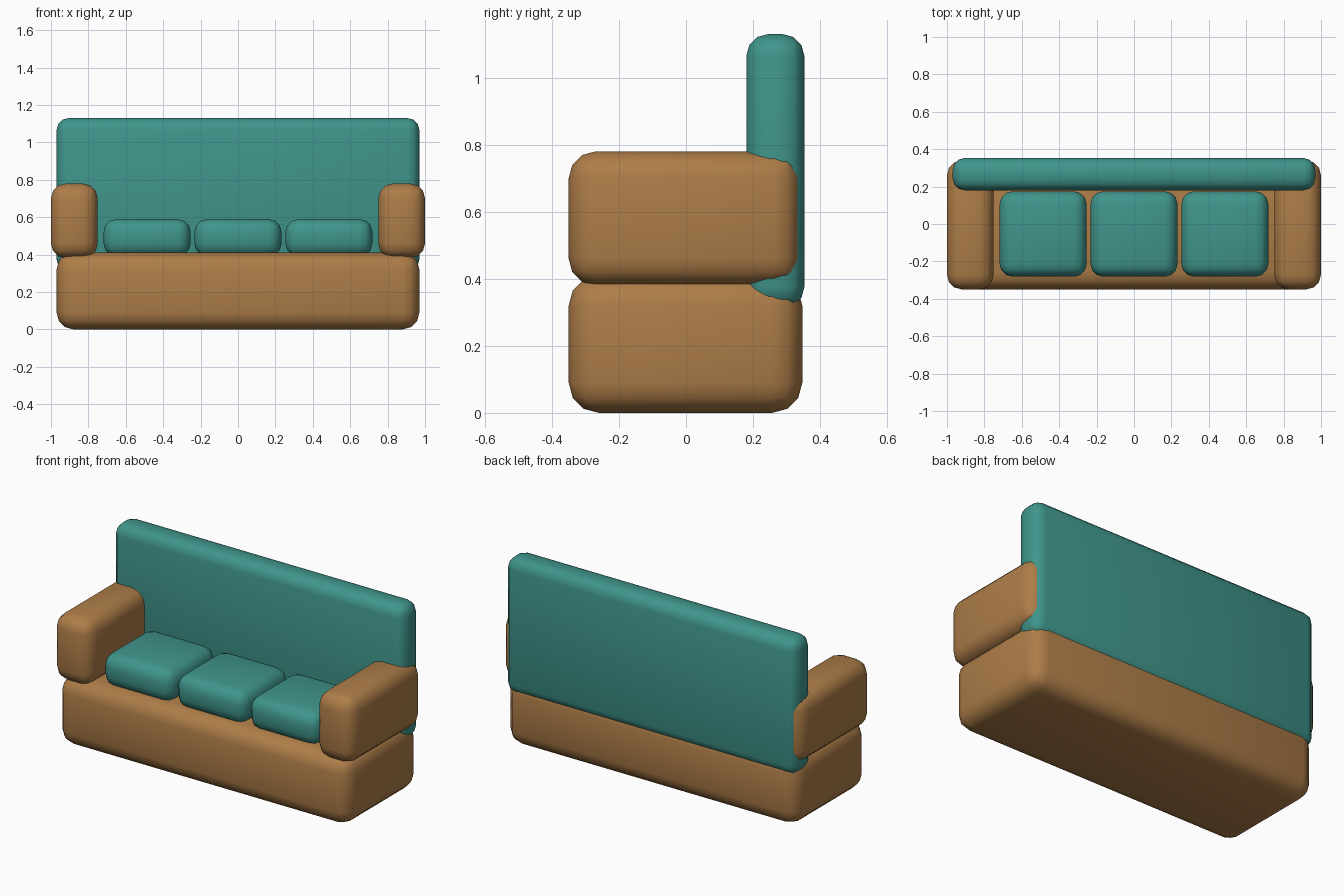
import bpy
import bmesh
from mathutils import Vector

cube = bpy.data.objects.get("Cube")
if cube:
    bpy.data.objects.remove(cube, do_unlink=True)


def make_material(name, color):
    mat = bpy.data.materials.new(name)
    mat.use_nodes = True
    mat.diffuse_color = color
    bsdf = next(n for n in mat.node_tree.nodes if n.type == 'BSDF_PRINCIPLED')
    bsdf.inputs["Base Color"].default_value = color
    return mat


def soft_box(name, low, high, radius, mat):
    """Rounded box between two opposite corners."""
    low, high = Vector(low), Vector(high)
    center, size = (low + high) / 2, high - low
    bm = bmesh.new()
    bmesh.ops.create_cube(bm, size=1)
    bmesh.ops.scale(bm, vec=size, verts=bm.verts)
    bmesh.ops.bevel(bm, geom=bm.edges[:], offset=radius, segments=3,
                    profile=0.5, affect='EDGES', clamp_overlap=True)
    for face in bm.faces:
        face.smooth = True
    mesh = bpy.data.meshes.new(name)
    bm.to_mesh(mesh)
    bm.free()
    mesh.materials.append(mat)
    obj = bpy.data.objects.new(name, mesh)
    obj.location = center
    bpy.context.collection.objects.link(obj)
    return obj


brown = make_material("tan_brown", (0.42, 0.205, 0.065, 1))
teal = make_material("teal_fabric", (0.05, 0.30, 0.26, 1))

# Base and backrest
soft_box("base", (-0.97, -0.35, 0), (0.97, 0.347, 0.41), 0.09, brown)
soft_box("backrest", (-0.97, 0.18, 0.31), (0.97, 0.353, 1.13), 0.065, teal)

# Armrests, one on each side
for side, x in (("right", -0.875), ("left", 0.875)):
    soft_box(side + "_armrest", (x - 0.125, -0.35, 0.38),
             (x + 0.125, 0.34, 0.78), 0.08, brown)

# Row of three seat cushions
for i, side in enumerate(("right", "middle", "left")):
    x = (i - 1) * 0.486
    soft_box(side + "_cushion", (x - 0.233, -0.282, 0.39),
             (x + 0.233, 0.175, 0.59), 0.07, teal)
